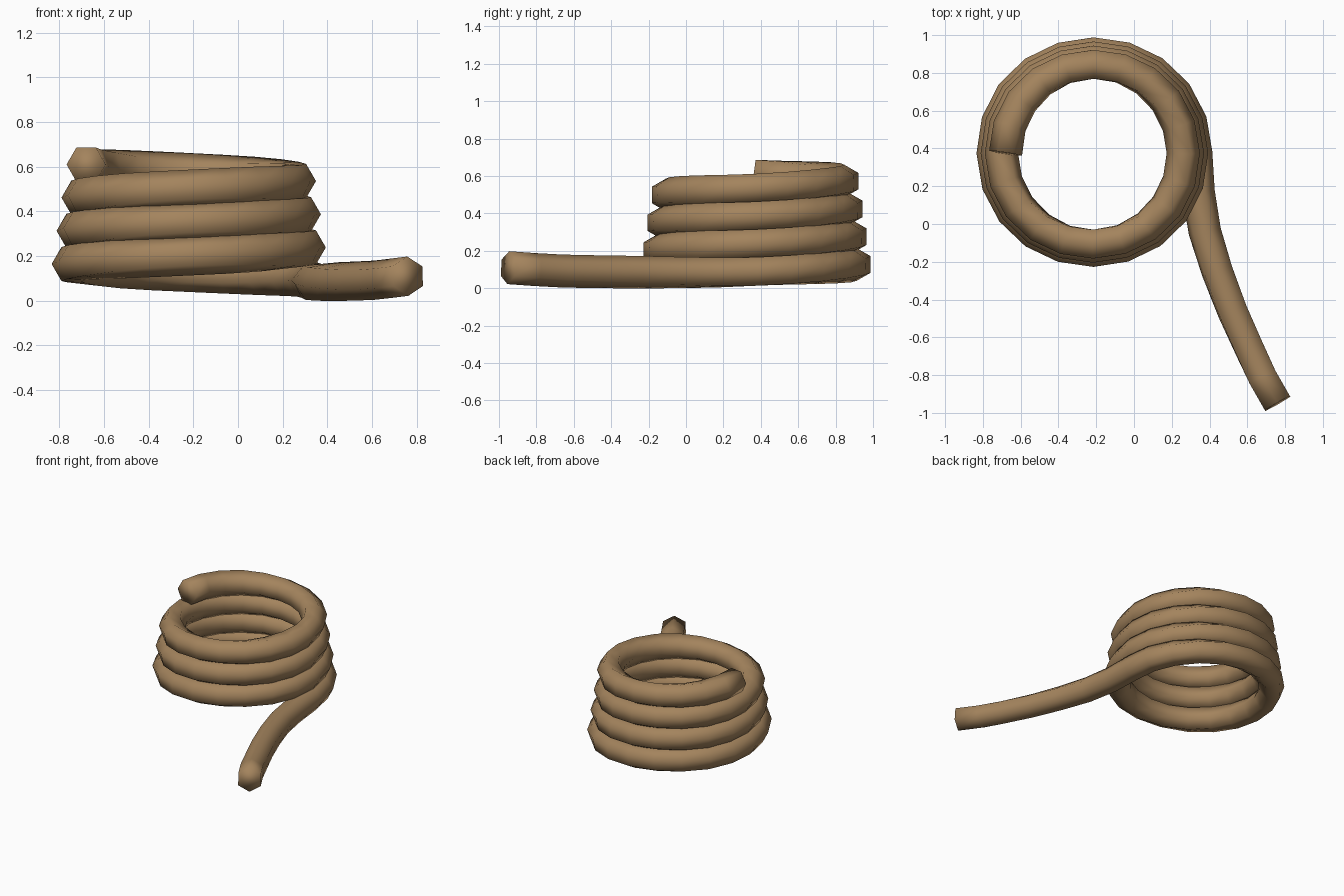
import bpy, bmesh
from math import sin, cos, pi, radians
from mathutils import Vector

if "Cube" in bpy.data.objects:
    bpy.data.objects.remove(bpy.data.objects["Cube"])

CX, CY = -0.215, 0.375      # coil axis
R = 0.088                   # rope radius
SIDES = 6
STEPS = 70                  # 3.5 turns, 20 segments each

# Centre line: (point, roll of the hexagonal section)
path = [(Vector(p), radians(r)) for p, r in [
    ((0.76, -0.95, 0.11), 30), ((0.68, -0.81, 0.10), 30),
    ((0.61, -0.66, 0.092), 28), ((0.52, -0.46, 0.088), 25),
    ((0.44, -0.25, 0.086), 20), ((0.375, -0.04, 0.084), 12),
    ((0.34, 0.17, 0.084), 5)]]
for i in range(STEPS + 1):
    t = i / STEPS
    a = t * 7 * pi
    rad = 0.542 - 0.077 * t
    path.append((Vector((CX + rad * cos(a), CY + rad * sin(a), 0.09 + 0.52 * t)),
                 radians(15) * (1 - cos(2 * a))))

# Sweep the section along the centre line
bm = bmesh.new()
rings = []
for i, (p, roll) in enumerate(path):
    tan = (path[min(i + 1, len(path) - 1)][0] - path[max(i - 1, 0)][0]).normalized()
    side = tan.cross(Vector((0, 0, 1))).normalized()
    up = side.cross(tan)
    rings.append([bm.verts.new(p + R * (cos(b) * side + sin(b) * up))
                  for b in (roll + 2 * pi * k / SIDES for k in range(SIDES))])
for a, b in zip(rings, rings[1:]):
    for k in range(SIDES):
        n = (k + 1) % SIDES
        bm.faces.new((a[k], a[n], b[n], b[k]))
bm.faces.new(rings[0])
bm.faces.new(rings[-1])
bmesh.ops.recalc_face_normals(bm, faces=bm.faces)
for f in bm.faces:
    f.smooth = True

mesh = bpy.data.meshes.new("coiled_rope")
bm.to_mesh(mesh)
bm.free()
rope = bpy.data.objects.new("coiled_rope", mesh)
bpy.context.collection.objects.link(rope)

# Tan rope colour
mat = bpy.data.materials.new("rope_tan")
mat.diffuse_color = (0.37, 0.23, 0.11, 1)
mat.use_nodes = True
mat.node_tree.nodes["Principled BSDF"].inputs["Base Color"].default_value = mat.diffuse_color
mesh.materials.append(mat)
